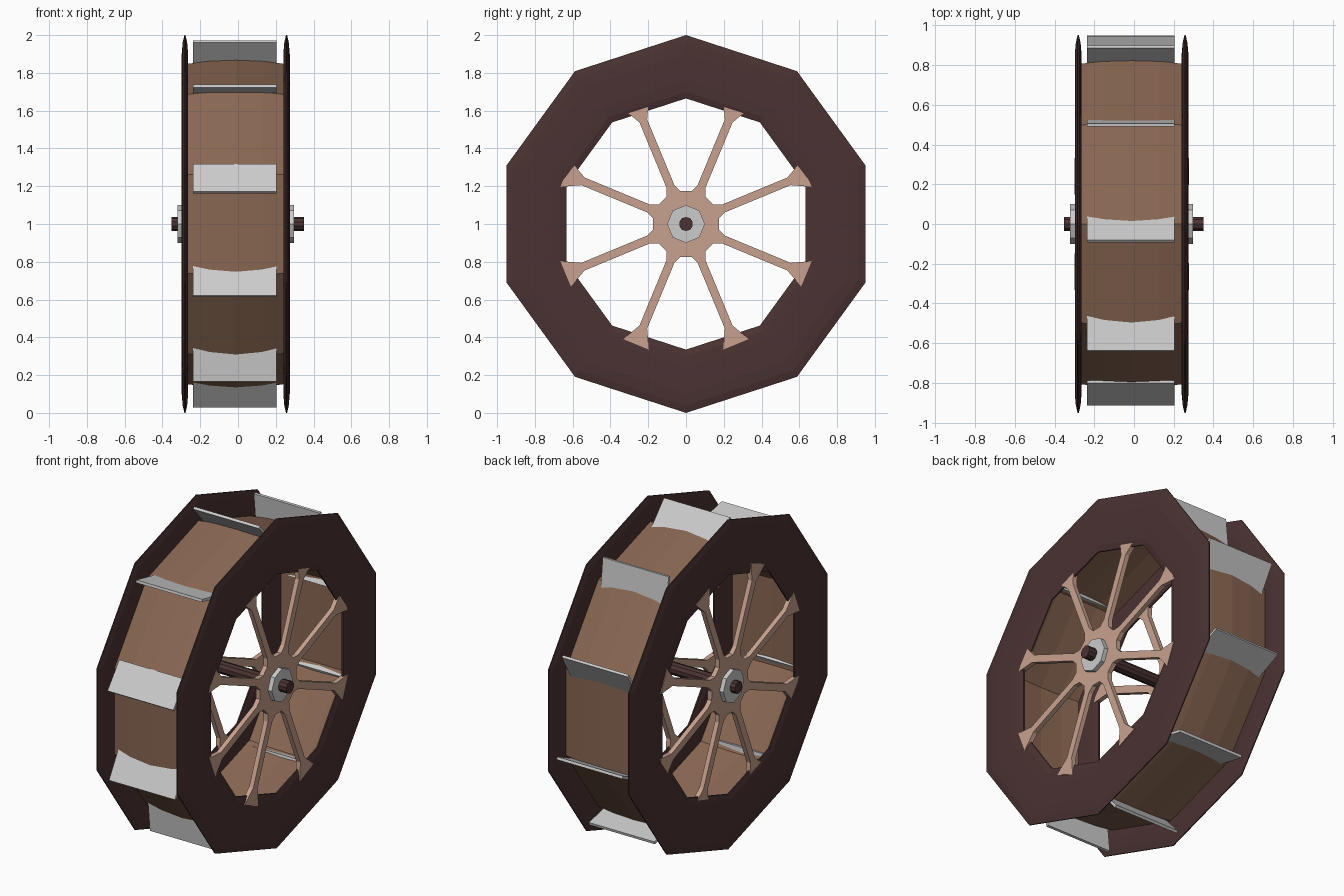
import bpy, bmesh, math

if "Cube" in bpy.data.objects:
    bpy.data.objects.remove(bpy.data.objects["Cube"])

CX, CZ = (-0.281, 0.257), 1.0   # x of the two rims, height of the axle


def material(name, rgb):
    m = bpy.data.materials.new(name)
    m.diffuse_color = (*rgb, 1)
    m.use_nodes = True
    m.node_tree.nodes["Principled BSDF"].inputs["Base Color"].default_value = m.diffuse_color
    return m


DARK = material("dark_wood", (0.07, 0.032, 0.032))
BROWN = material("drum_wood", (0.25, 0.135, 0.085))
TAN = material("spoke_wood", (0.58, 0.36, 0.27))


def finish(name, bm, mat):
    bmesh.ops.recalc_face_normals(bm, faces=bm.faces[:])
    me = bpy.data.meshes.new(name)
    bm.to_mesh(me)
    bm.free()
    ob = bpy.data.objects.new(name, me)
    bpy.context.collection.objects.link(ob)
    if mat:
        me.materials.append(mat)
    return ob


def lathe(name, profile, mat, n=10):
    """Spin a closed (x, radius) profile around the axle."""
    bm = bmesh.new()
    loops = []
    for i in range(n):
        a = 2 * math.pi * i / n
        loops.append([bm.verts.new((x, r * math.sin(a), CZ + r * math.cos(a))) for x, r in profile])
    k = len(profile)
    for i in range(n):
        p, q = loops[i], loops[(i + 1) % n]
        for j in range(k):
            bm.faces.new((p[j], p[(j + 1) % k], q[(j + 1) % k], q[j]))
    return finish(name, bm, mat)


def prism(name, pts, x0, x1, mat=None, tilt=0.0):
    """Extrude a (y, z) outline from x0 to x1, leaning outward with z by tilt."""
    bm = bmesh.new()
    a, b = ([bm.verts.new((x - tilt * z, y, CZ + z)) for y, z in pts] for x in (x0, x1))
    bm.faces.new(a)
    bm.faces.new(b)
    for i in range(len(pts)):
        j = (i + 1) % len(pts)
        bm.faces.new((a[i], a[j], b[j], b[i]))
    return finish(name, bm, mat)


def ngon(r, n):
    return [(r * math.sin(2 * math.pi * i / n), r * math.cos(2 * math.pi * i / n)) for i in range(n)]


# spoked star outline: hub, narrow arm, flared end
star = []
for k in range(8):
    a = math.radians(22.5 + 45 * k)
    for r, w in ((0.172, -0.04), (0.215, -0.022), (0.59, -0.022), (0.69, -0.073),
                 (0.69, 0.073), (0.59, 0.022), (0.215, 0.022), (0.172, 0.04)):
        star.append((r * math.cos(a) - w * math.sin(a), r * math.sin(a) + w * math.cos(a)))

# rims, spokes and hub plates on both sides
section = [(0.003, 1.0), (0.012, 0.96), (0.017, 0.9), (0.017, 0.76), (0.013, 0.70), (0.004, 0.665)]
for side, cx, s in (("left", CX[0], -1), ("right", CX[1], 1)):
    prof = [(cx + w, r) for w, r in section] + [(cx - w, r) for w, r in reversed(section)]
    lathe(side + "_rim", prof, DARK)
    prism(side + "_spokes", star, cx - 0.014, cx + 0.014, TAN, 0.008)
    prism(side + "_hub_plate", ngon(0.1, 8), cx, cx + s * 0.04)

# bulged drum between the rims
outer = [(-0.275, 0.847), (-0.15, 0.863), (-0.012, 0.87), (0.125, 0.863), (0.25, 0.847)]
lathe("drum", outer + [(x, r - 0.02) for x, r in reversed(outer)], BROWN)

# axle
prism("axle", ngon(0.037, 10), -0.353, 0.35, DARK)

# paddles: boards through the drum corners, leaning forward, one knocked askew
for i in range(10):
    a = math.radians(36 * i)
    lean = a + math.radians(70 if i == 2 else 42)
    dy, dz = -math.sin(lean), math.cos(lean)
    ry, rz = -0.87 * math.sin(a), 0.87 * math.cos(a)
    t = 0.008
    pts = [(ry + dy * l - dz * w, rz + dz * l + dy * w)
           for l, w in ((-0.055, -t), (0.13, -t), (0.13, t), (-0.055, t))]
    prism("paddle_%d" % (i + 1), pts, -0.237, 0.205)
